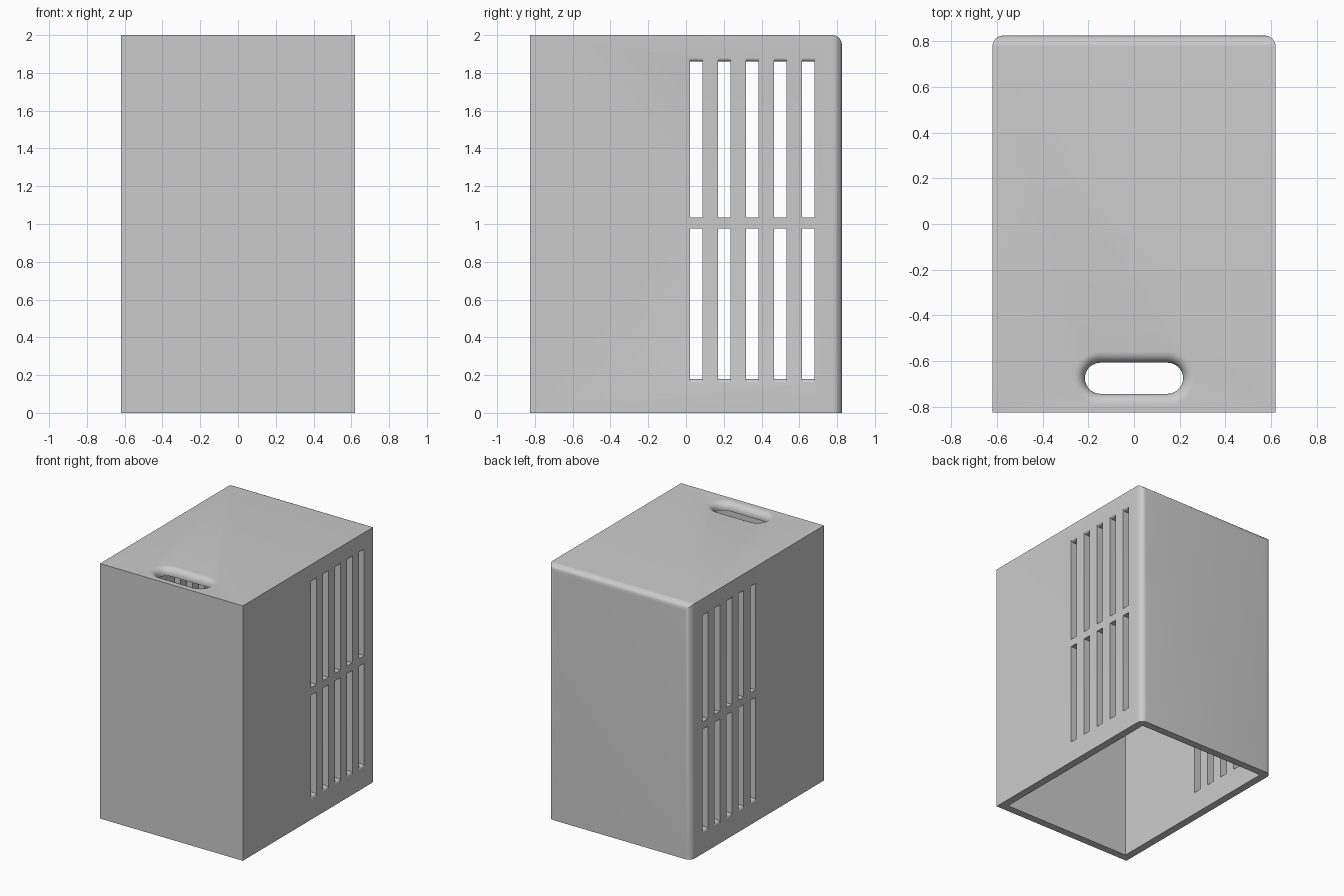
import bpy, bmesh, math
from mathutils import Vector

cube = bpy.data.objects.get("Cube")
if cube:
    bpy.data.objects.remove(cube, do_unlink=True)

W, D, H = 0.62, 0.825, 2.0     # half width, half depth, height
WALL = 0.06
ROUND = 0.05

grey = bpy.data.materials.new("plain grey")
grey.use_nodes = True
grey.diffuse_color = (0.6, 0.6, 0.6, 1)
grey.node_tree.nodes["Principled BSDF"].inputs["Base Color"].default_value = (0.6, 0.6, 0.6, 1)


def make_object(name, bm):
    bmesh.ops.recalc_face_normals(bm, faces=bm.faces)
    mesh = bpy.data.meshes.new(name)
    bm.to_mesh(mesh)
    bm.free()
    mesh.materials.append(grey)
    obj = bpy.data.objects.new(name, mesh)
    bpy.context.collection.objects.link(obj)
    return obj


def box(bm, lo, hi):
    lo, hi = Vector(lo), Vector(hi)
    verts = bmesh.ops.create_cube(bm, size=1)["verts"]
    for v in verts:
        v.co = Vector([(a + b) / 2 + c * (b - a) for a, b, c in zip(lo, hi, v.co)])


def loft(bm, rings):
    """Skin a stack of equal-length point rings into a closed solid."""
    loops = [[bm.verts.new(p) for p in ring] for ring in rings]
    n = len(loops[0])
    for a, b in zip(loops, loops[1:]):
        for i in range(n):
            j = (i + 1) % n
            bm.faces.new((a[i], a[j], b[j], b[i]))
    bm.faces.new(loops[0][::-1])
    bm.faces.new(loops[-1])


def roundover(radius, steps):
    """Pairs of (depth below surface, widening) for a rounded lip."""
    for i in range(steps + 1):
        a = math.pi / 2 * i / steps
        yield radius * (1 - math.cos(a)), radius * (1 - math.sin(a))


def cut(target, cutter):
    cutter.hide_render = True
    mod = target.modifiers.new("cut", "BOOLEAN")
    mod.operation = "DIFFERENCE"
    mod.solver = "EXACT"
    mod.object = cutter
    bpy.ops.object.select_all(action="DESELECT")
    target.select_set(True)
    bpy.context.view_layer.objects.active = target
    bpy.ops.object.modifier_apply(modifier=mod.name)
    bpy.data.objects.remove(cutter, do_unlink=True)


# Outer shell with rounded back edges (top edge and both uprights)
bm = bmesh.new()
box(bm, (-W, -D, 0), (W, D, H))
back = [e for e in bm.edges
        if all(v.co.y > D - 0.01 for v in e.verts) and any(v.co.z > 1 for v in e.verts)]
bmesh.ops.bevel(bm, geom=back, offset=ROUND, segments=8, profile=0.5, affect="EDGES")
cover = make_object("cover", bm)

# Hollow interior, open at the bottom
bm = bmesh.new()
box(bm, (-W + WALL, -D + WALL, -0.2), (W - WALL, D - WALL, H - WALL))
cut(cover, make_object("hollow_cutter", bm))


# Handle opening with a rounded lip
def stadium(half_straight, radius, y, z, steps=16):
    pts = []
    for side, start in ((1, -math.pi / 2), (-1, math.pi / 2)):
        for i in range(steps + 1):
            a = start + math.pi * i / steps
            pts.append((side * half_straight + radius * math.cos(a), y + radius * math.sin(a), z))
    return pts


HOLE_R, STRAIGHT, HOLE_Y = 0.068, 0.147, -0.675
rings = [stadium(STRAIGHT, HOLE_R + ROUND, HOLE_Y, H + 0.1)]
rings += [stadium(STRAIGHT, HOLE_R + e, HOLE_Y, H - d) for d, e in roundover(ROUND, 8)]
rings.append(stadium(STRAIGHT, HOLE_R, HOLE_Y, H - 0.2))
bm = bmesh.new()
loft(bm, rings)
cut(cover, make_object("handle_cutter", bm))

# Vent slots through both sides, two rows of five, outer ends eased
EASE = 0.02
stations = [(W + 0.1, EASE)] + [(W - d, e) for d, e in roundover(EASE, 5)]
stations += [(-x, e) for x, e in reversed(stations)]
bm = bmesh.new()
for i in range(5):
    y0 = 0.022 + 0.148 * i
    y1 = y0 + 0.065
    for z0, z1, down, up in ((0.18, 0.975, 1, 0), (1.035, 1.86, 0, 1)):
        loft(bm, [[(x, y0, z0 - down * e), (x, y1, z0 - down * e),
                   (x, y1, z1 + up * e), (x, y0, z1 + up * e)] for x, e in stations])
cut(cover, make_object("vent_cutter", bm))

cover.select_set(True)
bpy.context.view_layer.objects.active = cover
bpy.ops.object.shade_smooth_by_angle(angle=math.radians(30))
